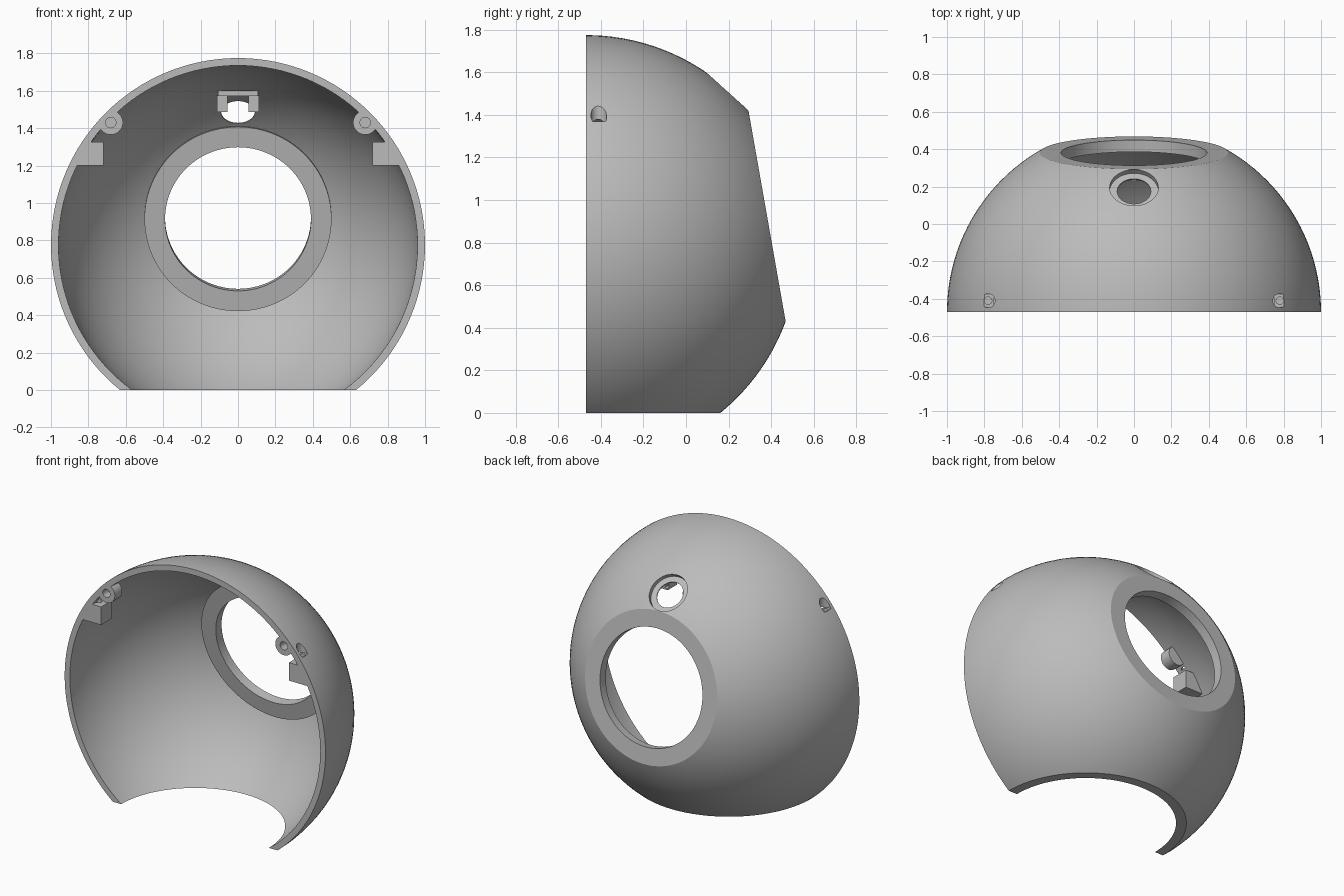
import bpy, math
from mathutils import Vector, Matrix

if "Cube" in bpy.data.objects:
    bpy.data.objects.remove(bpy.data.objects["Cube"], do_unlink=True)

CENTRE = Vector((0, -0.47, 0.775))
FLAT_DIR = Vector((0, math.cos(math.radians(10)), math.sin(math.radians(10))))
PORT_DIR = Vector((0, 0.67, 0.742)).normalized()

grey = bpy.data.materials.new("grey_plastic")
grey.use_nodes = True
colour = (0.5, 0.5, 0.5, 1)
grey.diffuse_color = colour
grey.node_tree.nodes["Principled BSDF"].inputs["Base Color"].default_value = colour


def sphere(name, radius):
    bpy.ops.mesh.primitive_uv_sphere_add(segments=128, ring_count=63, radius=radius,
                                         location=CENTRE, rotation=(math.pi / 2, 0, 0))
    bpy.context.object.name = name
    return bpy.context.object


def box(name, low, high):
    low, high = Vector(low), Vector(high)
    bpy.ops.mesh.primitive_cube_add(size=1, location=(low + high) / 2)
    ob = bpy.context.object
    ob.name, ob.scale = name, high - low
    return ob


def rod(name, start, end, radius, sides=48):
    start, end = Vector(start), Vector(end)
    axis = end - start
    bpy.ops.mesh.primitive_cylinder_add(vertices=sides, radius=radius, depth=axis.length,
                                        location=(start + end) / 2,
                                        rotation=axis.to_track_quat('Z', 'Y').to_euler())
    bpy.context.object.name = name
    return bpy.context.object


def radial(name, direction, near, far, radius, sides=48):
    return rod(name, CENTRE + direction * near, CENTRE + direction * far, radius, sides)


def carve(target, *cutters):
    for cutter in cutters:
        mod = target.modifiers.new("carve", 'BOOLEAN')
        mod.operation, mod.solver, mod.object = 'DIFFERENCE', 'EXACT', cutter
        bpy.context.view_layer.objects.active = target
        bpy.ops.object.modifier_apply(modifier=mod.name)
        bpy.data.objects.remove(cutter, do_unlink=True)


# Hollow interior, leaving the rear ring and the small mounts standing
cavity = sphere("cavity", 0.96)
carve(cavity, radial("rear_ring", FLAT_DIR, 0.80, 1.2, 0.5, 96))
for s in (-1, 1):
    # Screw boss, and the stepped block beside it
    carve(cavity, rod("screw_boss", (s * 0.68, -0.6, 1.43), (s * 0.68, -0.39, 1.43), 0.065))
    xs = sorted((s * 0.72, s * 1.1))
    carve(cavity, box("side_block", (xs[0], -0.6, 1.2), (xs[1], -0.35, 1.325)))
    # Legs of the upper bracket
    xs = sorted((s * 0.056, s * 0.112))
    carve(cavity, box("bracket_leg", (xs[0], 0.02, 1.485), (xs[1], 0.12, 1.575)))
carve(cavity, box("bracket_bar", (-0.108, 0.0, 1.572), (0.108, 0.3, 1.602)))

# Round shell with open front, flat base and flat rear
shell = sphere("shell", 1.0)
carve(shell, cavity,
      box("front_cut", (-2, -3, -2), (2, -0.47, 3)),
      box("base_cut", (-2, -2, -2), (2, 2, 0)),
      radial("rear_cut", FLAT_DIR, 0.864, 1.5, 0.8),
      radial("rear_hole", FLAT_DIR, 0.7, 1.2, 0.39, 96))

# Recessed upper port
carve(shell,
      radial("port_recess", PORT_DIR, 0.962, 1.2, 0.13),
      radial("port_hole", PORT_DIR, 0.93, 1.2, 0.09))

# Vertical screw holes and the bores in the bosses
for s in (-1, 1):
    carve(shell,
          rod("screw_recess", (s * 0.78, -0.41, 1.37), (s * 0.78, -0.41, 1.7), 0.037, 32),
          rod("screw_hole", (s * 0.78, -0.41, 1.25), (s * 0.78, -0.41, 1.7), 0.02, 32),
          rod("boss_bore", (s * 0.68, -0.6, 1.43), (s * 0.68, -0.41, 1.43), 0.028, 32))

shell.data.materials.clear()
shell.data.materials.append(grey)
for p in shell.data.polygons:
    p.material_index = 0
bpy.ops.object.select_all(action='DESELECT')
shell.select_set(True)
bpy.context.view_layer.objects.active = shell
bpy.ops.object.shade_smooth_by_angle(angle=math.radians(25))
